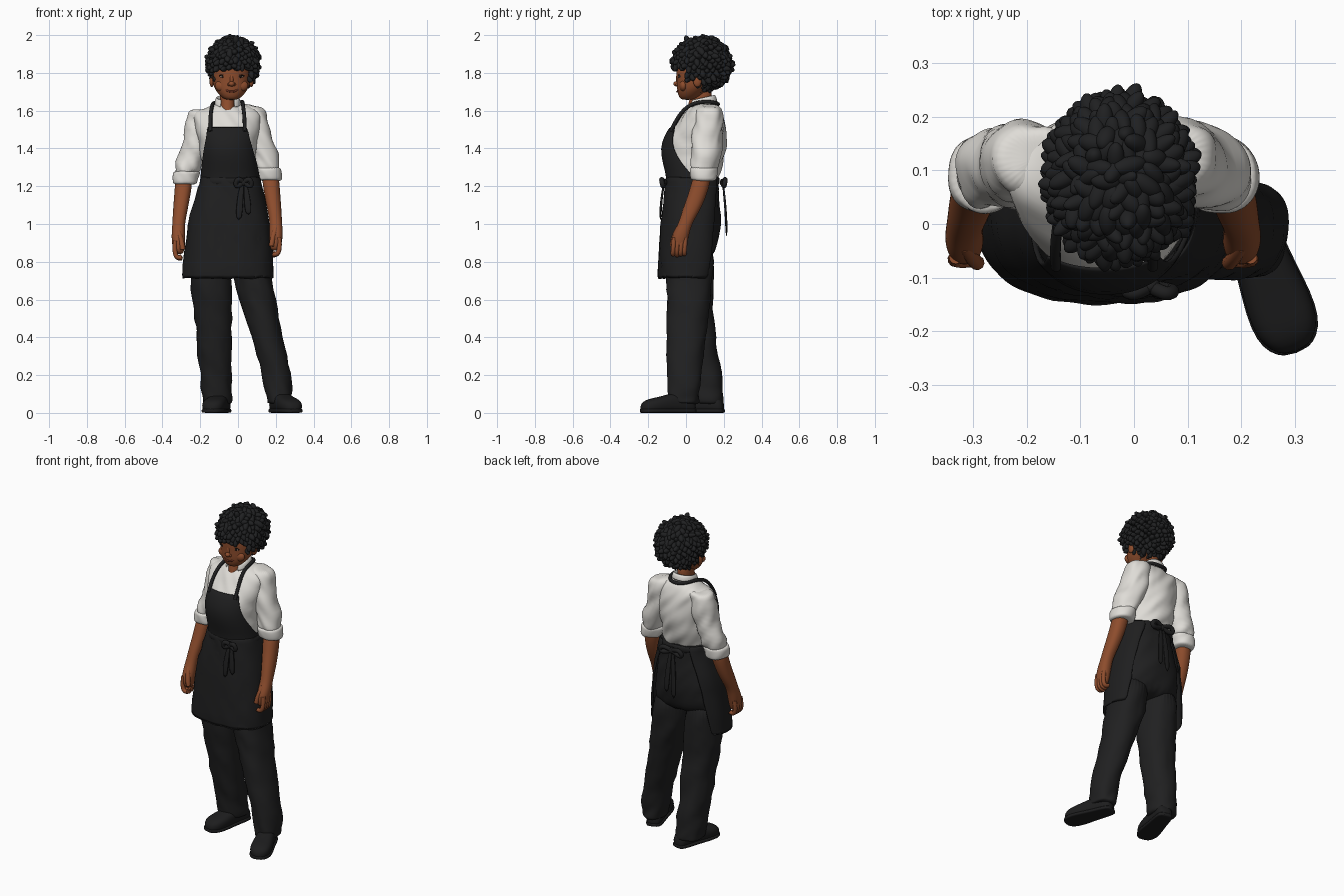
import bpy, bmesh, math, random
from mathutils import Vector, Matrix, noise

if "Cube" in bpy.data.objects:
    bpy.data.objects.remove(bpy.data.objects["Cube"])

random.seed(4)


def material(name, rgb):
    m = bpy.data.materials.new(name)
    m.diffuse_color = (*rgb, 1)
    m.use_nodes = True
    m.node_tree.nodes["Principled BSDF"].inputs["Base Color"].default_value = m.diffuse_color
    return m


APRON = material("apron black", (0.0135, 0.0135, 0.014))
TROUSER = material("trouser black", (0.0145, 0.0145, 0.015))
SHIRT = material("shirt white", (0.74, 0.72, 0.68))
SKIN = material("brown skin", (0.27, 0.074, 0.026))
HAIR = material("hair black", (0.014, 0.0145, 0.0155))
SHOE = material("shoe black", (0.0125, 0.0125, 0.013))
LIP = material("lip brown", (0.16, 0.035, 0.018))
EYE = material("eye white", (0.45, 0.36, 0.30))
DARK = material("iris dark", (0.012, 0.007, 0.005))


def make(name, verts, faces, mat, subsurf=0, thick=0, folds=0):
    """Mesh object, smoothed, with optional cloth thickness and folds."""
    me = bpy.data.meshes.new(name)
    me.from_pydata(verts, [], faces)
    bm = bmesh.new()
    bm.from_mesh(me)
    bmesh.ops.recalc_face_normals(bm, faces=bm.faces)
    bm.to_mesh(me)
    bm.free()
    me.materials.append(mat)
    ob = bpy.data.objects.new(name, me)
    bpy.context.collection.objects.link(ob)
    if thick:
        s = ob.modifiers.new("thickness", "SOLIDIFY")
        s.thickness, s.offset = thick, 0
    if subsurf:
        s = ob.modifiers.new("smooth", "SUBSURF")
        s.levels = s.render_levels = subsurf
    dg = bpy.context.evaluated_depsgraph_get()
    ob.data = bpy.data.meshes.new_from_object(ob.evaluated_get(dg))
    ob.modifiers.clear()
    if folds:
        normals = [v.normal.copy() for v in ob.data.vertices]
        for v, nrm in zip(ob.data.vertices, normals):
            q = Vector((v.co.x * 9, v.co.y * 9, v.co.z * 15 + v.co.x * 14))
            v.co += nrm * folds * noise.noise(q)
    ob.data.shade_smooth()
    return ob


def loft(name, secs, mat, n=32, power=2.2, facing=-90, subsurf=2, thick=0, folds=0):
    """Rings (z, x0, x1, y0, y1); a sixth value, a half angle, makes an open sheet."""
    sheet = len(secs[0]) == 6
    verts, faces = [], []
    for s in secs:
        z, x0, x1, y0, y1 = s[:5]
        for i in range(n):
            a = math.radians(facing + (s[5] * (2 * i / (n - 1) - 1) if sheet else 360 * i / n))
            c, d = math.cos(a), math.sin(a)
            verts.append(((x0 + x1) / 2 + (x1 - x0) / 2 * math.copysign(abs(c) ** (2 / power), c),
                          (y0 + y1) / 2 + (y1 - y0) / 2 * math.copysign(abs(d) ** (2 / power), d), z))
    for r in range(len(secs) - 1):
        for i in range(n - 1 if sheet else n):
            j = (i + 1) % n
            faces.append((r * n + i, r * n + j, (r + 1) * n + j, (r + 1) * n + i))
    if not sheet:
        faces += [tuple(range(n)), tuple(range((len(secs) - 1) * n, len(secs) * n))]
    return make(name, verts, faces, mat, subsurf, thick, folds)


def tube(name, pts, radius, mat):
    """Rounded path through points."""
    cu = bpy.data.curves.new(name, "CURVE")
    cu.dimensions, cu.bevel_depth, cu.bevel_resolution = "3D", radius, 3
    cu.use_fill_caps, cu.resolution_u = True, 6
    sp = cu.splines.new("NURBS")
    sp.points.add(len(pts) - 1)
    for p, co in zip(sp.points, pts):
        p.co = (*co, 1)
    sp.order_u, sp.use_endpoint_u = 3, True
    ob = bpy.data.objects.new(name, cu)
    bpy.context.collection.objects.link(ob)
    dg = bpy.context.evaluated_depsgraph_get()
    me = bpy.data.meshes.new_from_object(ob.evaluated_get(dg))
    bpy.data.objects.remove(ob)
    me.materials.clear()
    me.materials.append(mat)
    me.shade_smooth()
    bpy.context.collection.objects.link(bpy.data.objects.new(name, me))


def blob(name, loc, size, mat):
    bm = bmesh.new()
    bmesh.ops.create_uvsphere(bm, u_segments=20, v_segments=12, radius=1)
    me = bpy.data.meshes.new(name)
    bm.to_mesh(me)
    bm.free()
    me.transform(Matrix.Translation(loc) @ Matrix.Diagonal((*size, 1)))
    me.materials.append(mat)
    me.shade_smooth()
    bpy.context.collection.objects.link(bpy.data.objects.new(name, me))


# Shirt body
loft("shirt_body", [(1.21, -.18, .10, -.08, .15), (1.24, -.185, .10, -.085, .16),
     (1.30, -.19, .10, -.105, .192), (1.40, -.20, .095, -.12, .213), (1.48, -.215, .105, -.085, .21),
     (1.55, -.245, .128, -.035, .205), (1.595, -.235, .122, .0, .19), (1.625, -.16, .055, .025, .172),
     (1.64, -.10, -.01, .05, .14)], SHIRT, folds=.012)
# Folded collar, lower at the open front, and neck
collar = loft("collar", [(1.61, -.115, .005, .025, .155, 148), (1.668, -.11, .0, .032, .148, 146),
     (1.68, -.115, .005, .027, .153, 146), (1.635, -.126, .016, .01, .166, 154)],
     SHIRT, facing=90, thick=.006, subsurf=1)
for v in collar.data.vertices:
    v.co.z += (v.co.y - .11) * .22
loft("neck", [(1.55, -.10, -.01, .0, .14), (1.60, -.098, -.012, .002, .135), (1.65, -.095, -.015, .018, .135),
     (1.74, -.095, -.01, .03, .14)], SKIN)

# Arms: left is modelled, the right is its mirror about the leaning body's axis
for side in ("left", "right"):
    def mx(x):
        return x if side == "left" else -0.115 - x

    dz = 0 if side == "left" else 0.018

    def rings(secs):
        return [(z + dz, min(mx(a), mx(b)), max(mx(a), mx(b)), c, d) for z, a, b, c, d in secs]

    loft(side + "_sleeve", rings([(1.61, -.23, -.13, .08, .17), (1.585, -.272, -.12, .05, .195),
         (1.5, -.287, -.13, .045, .197), (1.4, -.307, -.165, .033, .187), (1.3, -.336, -.2, .025, .168),
         (1.25, -.34, -.212, .027, .156)]), SHIRT, folds=.018)
    loft(side + "_cuff", rings([(1.285, -.34, -.203, .022, .165), (1.27, -.347, -.2, .018, .167),
         (1.22, -.348, -.21, .022, .16), (1.21, -.34, -.217, .03, .152)]), SHIRT, folds=.008)
    loft(side + "_forearm", rings([(1.27, -.33, -.235, .045, .14), (1.16, -.337, -.25, .02, .12),
         (1.06, -.345, -.27, -.018, .078), (.99, -.348, -.283, -.038, .034), (.94, -.352, -.28, -.064, .02),
         (.90, -.35, -.28, -.077, .01), (.86, -.343, -.285, -.075, .0), (.84, -.33, -.292, -.06, -.01)]), SKIN)
    for k in range(4):
        y = -.062 + k * .02
        tip = .818 + .006 * abs(k - 1)
        tube(f"{side}_finger_{k + 1}", [(mx(-.332), y, .91 + dz), (mx(-.338), y - .005, .86 + dz),
             (mx(-.322), y - .008, .815 + dz), (mx(-.298), y - .006, tip + dz)], .0125, SKIN)
    tube(side + "_thumb", [(mx(-.315), -.04, .96 + dz), (mx(-.298), -.07, .91 + dz),
         (mx(-.292), -.072, .865 + dz)], .014, SKIN)

# Trousers
loft("trouser_hips", [(1.262, -.19, .11, -.092, .165), (1.25, -.195, .114, -.095, .17),
     (1.2, -.2, .12, -.098, .172), (1.1, -.227, .135, -.105, .178),
     (1.0, -.25, .15, -.11, .185), (.9, -.26, .165, -.11, .172), (.8, -.25, .165, -.1, .14)], TROUSER, folds=.008)
loft("left_trouser_leg", [(.92, -.25, -.05, -.1, .165), (.7, -.25, -.037, -.09, .138),
     (.5, -.232, -.032, -.06, .145), (.3, -.21, -.032, -.012, .172), (.12, -.19, -.032, .02, .198),
     (.06, -.188, -.034, .025, .2), (.045, -.186, -.036, .028, .198)], TROUSER, folds=.012)
loft("right_trouser_leg", [(.92, -.05, .155, -.105, .16), (.7, -.028, .188, -.1, .14),
     (.5, .037, .213, -.1, .118), (.3, .102, .262, -.102, .088), (.12, .15, .288, -.1, .072),
     (.06, .152, .286, -.1, .07), (.045, .154, .284, -.095, .068)], TROUSER, folds=.012)


# Shoes: uppers and soles share one outline along the foot
def shoe(side, heel, toe):
    spine = [(-.005, .025, .05), (.012, .046, .085), (.08, .049, .115), (.14, .054, .1),
             (.2, .062, .084), (.25, .06, .075), (.28, .045, .062), (.298, .02, .04)]
    h, t = Vector(heel), Vector(toe)
    f = (t - h).normalized()
    w = Vector((-f.y, f.x))
    n = 20
    for part, grow in (("upper", 0), ("sole", .003)):
        verts, faces = [], []
        for s, hw, ht in spine:
            ht = .022 if grow else ht
            for i in range(n):
                a = math.tau * i / n
                c, d = math.cos(a), math.sin(a)
                p = h + f * (s + grow * (1 if s > .1 else -1)) + w * (hw + grow) * math.copysign(abs(c) ** .7, c)
                verts.append((p.x, p.y, ht / 2 * (1 + math.copysign(abs(d) ** (.3 if grow else .8), d))))
        for r in range(len(spine) - 1):
            for i in range(n):
                j = (i + 1) % n
                faces.append((r * n + i, r * n + j, r * n + n + j, r * n + n + i))
        faces += [tuple(range(n)), tuple(range(len(verts) - n, len(verts)))]
        make(f"{side}_shoe_{part}", verts, faces, SHOE, subsurf=1)


shoe("left", (-.075, .195), (-.145, -.09))
shoe("right", (.198, .042), (.303, -.24))

# Apron: skirt open at the back, bib, waistband, neck strap
loft("apron_skirt", [(1.25, -.195, .115, -.1, .172, 150), (1.2, -.205, .125, -.105, .176, 148),
     (1.1, -.238, .148, -.12, .187, 140), (1.0, -.265, .167, -.13, .192, 135),
     (.85, -.282, .18, -.14, .185, 130), (.706, -.295, .19, -.147, .17, 126)],
     APRON, n=40, power=2.45, thick=.008, subsurf=1, folds=.008)
loft("apron_bib", [(1.2, -.195, .115, -.1, .17, 105), (1.26, -.195, .11, -.1, .18, 88),
     (1.32, -.2, .11, -.118, .2, 68), (1.40, -.21, .105, -.132, .22, 52), (1.46, -.215, .108, -.113, .22, 42),
     (1.515, -.235, .12, -.08, .215, 34)], APRON, thick=.01, subsurf=1)
loft("waistband", [(1.205, -.203, .123, -.108, .174), (1.21, -.206, .126, -.111, .178),
     (1.245, -.2, .12, -.11, .18), (1.25, -.196, .116, -.106, .176)], APRON, subsurf=1)
tube("neck_strap", [(-.145, -.08, 1.49), (-.148, -.05, 1.55), (-.14, .015, 1.622), (-.13, .09, 1.642),
     (-.105, .16, 1.642), (-.05, .172, 1.632), (.0, .165, 1.64), (.025, .1, 1.65), (.026, .015, 1.632),
     (.036, -.05, 1.56), (.035, -.08, 1.49)], .01, APRON)


# Tie bows, front and back: knot, two loops, two hanging tails
def bow(side, x, y, z, out, drop, size):
    blob(side + "_tie_knot", (x, y, z), (.02, .016, .02), APRON)
    for k in (-1, 1):
        tube(f"{side}_tie_loop_{k + 2}", [(x, y, z), (x + k * size * .6, y + out * .015, z + .025),
             (x + k * size, y + out * .01, z - .005), (x + k * size * .7, y + out * .005, z - .025), (x, y, z)],
             .013, APRON)
        loft(f"{side}_tie_tail_{k + 2}", [(z, x + k * .008 - .01, x + k * .008 + .01, y - .006, y + .006),
             (z - drop * .5, x + k * .02 - .018, x + k * .02 + .018, y + out * .016 - .006, y + out * .016 + .006),
             (z - drop + k * .015, x + k * .026 - .018, x + k * .026 + .018, y + out * .02 - .006,
              y + out * .02 + .006)], APRON, n=12, power=4, subsurf=1)


bow("front", .03, -.116, 1.22, -1, .19, .045)
bow("back", -.04, .195, 1.22, 1, .28, .08)

# Head and face
CX = -.034
loft("head", [(1.657, -.06, -.01, -.02, .03), (1.668, -.085, .015, -.036, .06), (1.70, -.114, .044, -.046, .1),
     (1.73, -.13, .06, -.049, .14), (1.77, -.138, .068, -.049, .17), (1.81, -.138, .068, -.053, .18),
     (1.87, -.13, .06, -.045, .19), (1.93, -.09, .02, .0, .15)], SKIN, power=2.1)
blob("nose", (CX, -.05, 1.742), (.016, .017, .014), SKIN)
blob("nose_bridge", (CX, -.042, 1.765), (.011, .012, .03), SKIN)
tube("mouth", [(CX - .036, -.034, 1.716), (CX - .02, -.044, 1.703), (CX, -.048, 1.7),
     (CX + .02, -.044, 1.703), (CX + .036, -.034, 1.716)], .005, LIP)
for k, side in ((-1, "left"), (1, "right")):
    x = CX + k * .046
    blob(side + "_nostril", (CX + k * .013, -.044, 1.739), (.01, .011, .009), SKIN)
    blob(side + "_cheek", (CX + k * .052, -.014, 1.732), (.036, .02, .03), SKIN)
    blob(side + "_eye", (x, -.034, 1.782), (.017, .007, .008), EYE)
    blob(side + "_iris", (x, -.038, 1.782), (.0095, .004, .0082), DARK)
    blob(side + "_ear", (CX + k * .105, .06, 1.755), (.012, .022, .03), SKIN)
    tube(side + "_eyelid", [(x - .02, -.034, 1.782), (x, -.043, 1.797), (x + .02, -.034, 1.782)], .003, DARK)

# Hair: scalp volume covered in twisted locks, cut away round the face
HC, HR = Vector((-.025, .085, 1.85)), Vector((.124, .145, .132))


def on_face(p):
    return (p.z < 1.82 + .05 * p.x and p.y < .0) or (p.z < 1.77 and p.y < .055)


bm = bmesh.new()
bmesh.ops.create_icosphere(bm, subdivisions=4, radius=1,
                           matrix=Matrix.Translation(HC) @ Matrix.Diagonal((*(HR * .96), 1)))
bmesh.ops.delete(bm, geom=[f for f in bm.faces if on_face(f.calc_center_median())], context="FACES")
N = 340
for i in range(N):
    z = 1 - 2 * (i + .5) / N
    r, a = math.sqrt(1 - z * z), i * 2.39996
    d = Vector((r * math.cos(a), r * math.sin(a), z))
    p = HC + d * HR * random.uniform(.93, 1.03)
    if on_face(p):
        continue
    wild = Vector([random.uniform(-1, 1) for _ in range(3)])
    aim = (d * .45 + Vector((d.x * .5, d.y * .5, -.5)) + wild * .55).normalized()
    rot = aim.to_track_quat("Z", "Y").to_matrix().to_4x4()
    w = random.uniform(.014, .018)
    bmesh.ops.create_icosphere(bm, subdivisions=3, radius=1, matrix=Matrix.Translation(p) @ rot
                               @ Matrix.Diagonal((w, w, random.uniform(.026, .036), 1)))
me = bpy.data.meshes.new("hair")
bm.to_mesh(me)
bm.free()
me.materials.append(HAIR)
me.shade_smooth()
bpy.context.collection.objects.link(bpy.data.objects.new("hair", me))
